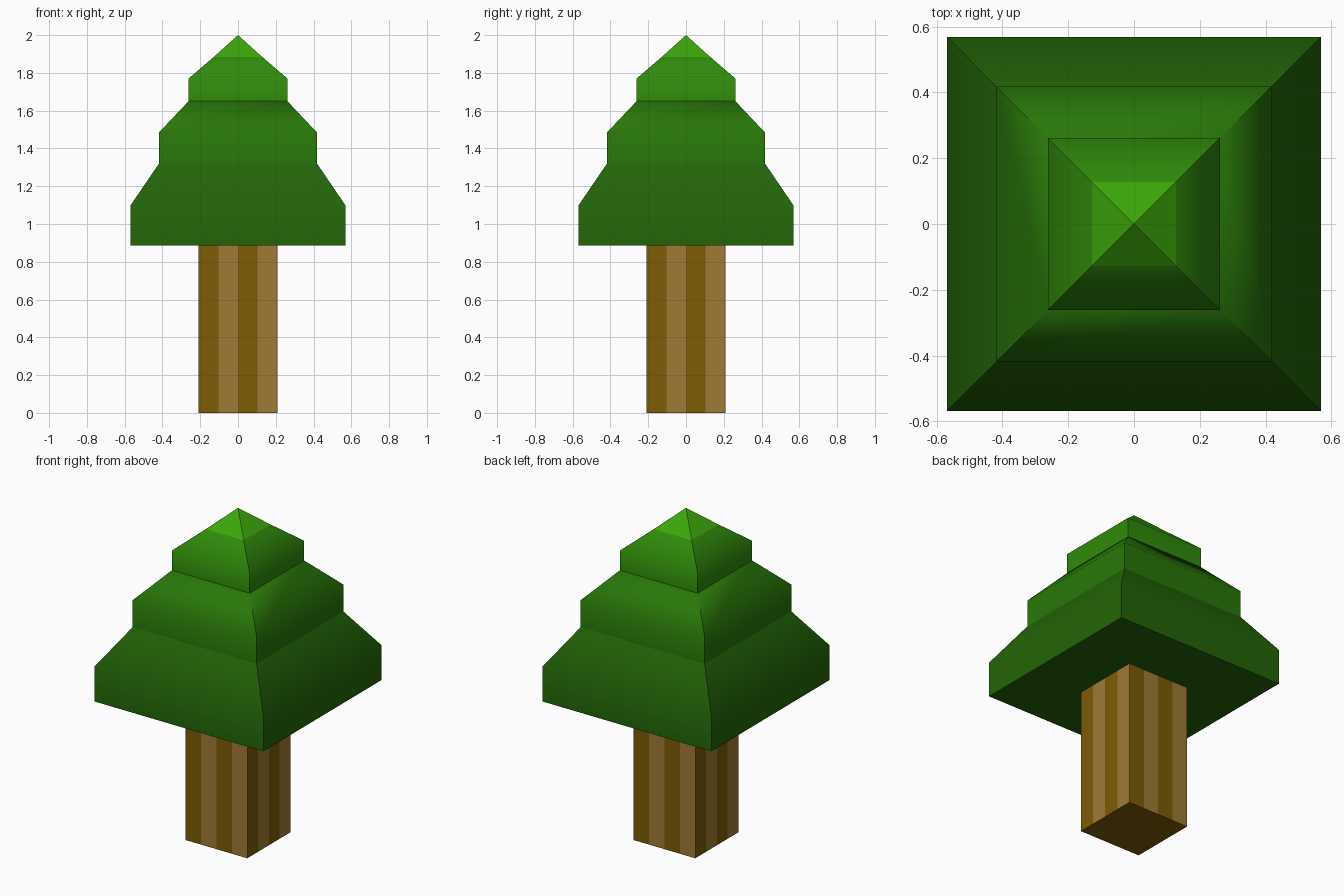
import bpy, bmesh, math

if "Cube" in bpy.data.objects:
    bpy.data.objects.remove(bpy.data.objects["Cube"])


def material(name, rgb):
    # 0-255 display colour to linear diffuse colour
    mat = bpy.data.materials.new(name)
    mat.diffuse_color = [(c / 255) ** 2.2 for c in rgb] + [1.0]
    mat.use_nodes = True
    mat.node_tree.nodes["Principled BSDF"].inputs["Base Color"].default_value = mat.diffuse_color
    return mat


def square_ring(bm, half, z, per_side):
    # square loop, counter-clockwise from the front-left corner
    points = []
    for turn in range(4):
        c, s = round(math.cos(turn * math.pi / 2)), round(math.sin(turn * math.pi / 2))
        for i in range(per_side):
            x, y = -half + 2 * half * i / per_side, -half
            points.append(bm.verts.new((c * x - s * y, s * x + c * y, z)))
    return points


def square_loft(name, profile, mats, mat_index, per_side=1, smooth=False):
    # profile is (half width, height) from bottom to top; half width 0 is a point
    bm = bmesh.new()
    rings = [[bm.verts.new((0, 0, z))] if half == 0 else square_ring(bm, half, z, per_side)
             for half, z in profile]
    n = 4 * per_side
    for level, (low, high) in enumerate(zip(rings, rings[1:])):
        for i in range(n):
            j = (i + 1) % n
            corners = [low[i], low[j]]
            corners += [high[0]] if len(high) == 1 else [high[j], high[i]]
            bm.faces.new(corners).material_index = mat_index(level, i)
    bm.faces.new(rings[0][::-1])
    if len(rings[-1]) > 1:
        bm.faces.new(rings[-1])
    mesh = bpy.data.meshes.new(name)
    bm.to_mesh(mesh)
    bm.free()
    for mat in mats:
        mesh.materials.append(mat)
    obj = bpy.data.objects.new(name, mesh)
    bpy.context.collection.objects.link(obj)
    if smooth:
        bpy.ops.object.select_all(action='DESELECT')
        obj.select_set(True)
        bpy.context.view_layer.objects.active = obj
        bpy.ops.object.shade_smooth_by_angle(angle=math.radians(50))
    return obj


# Square trunk with alternating bark stripes
bark = [material("dark_bark", (124, 92, 14)), material("light_bark", (156, 122, 56))]
square_loft("trunk", [(0.208, 0), (0.208, 0.89)], bark, lambda level, i: i % 2, per_side=4)

# Three foliage tiers, each a short wall with a sloping roof
green_low = material("low_foliage", (39, 100, 16))
green_mid = material("mid_foliage", (44, 118, 17))
green_high = material("high_foliage", (51, 137, 18))
green_tip = material("tip_foliage", (62, 165, 18))

square_loft("lower_foliage", [(0.568, 0.885), (0.568, 1.10), (0.415, 1.325)],
            [green_low], lambda level, i: 0, smooth=True)
square_loft("middle_foliage", [(0.418, 1.32), (0.418, 1.485), (0.257, 1.655)],
            [green_mid], lambda level, i: 0, smooth=True)
square_loft("upper_foliage", [(0.262, 1.65), (0.262, 1.77), (0.128, 1.885), (0, 2.0)],
            [green_high, green_tip], lambda level, i: int(level == 2), smooth=True)
